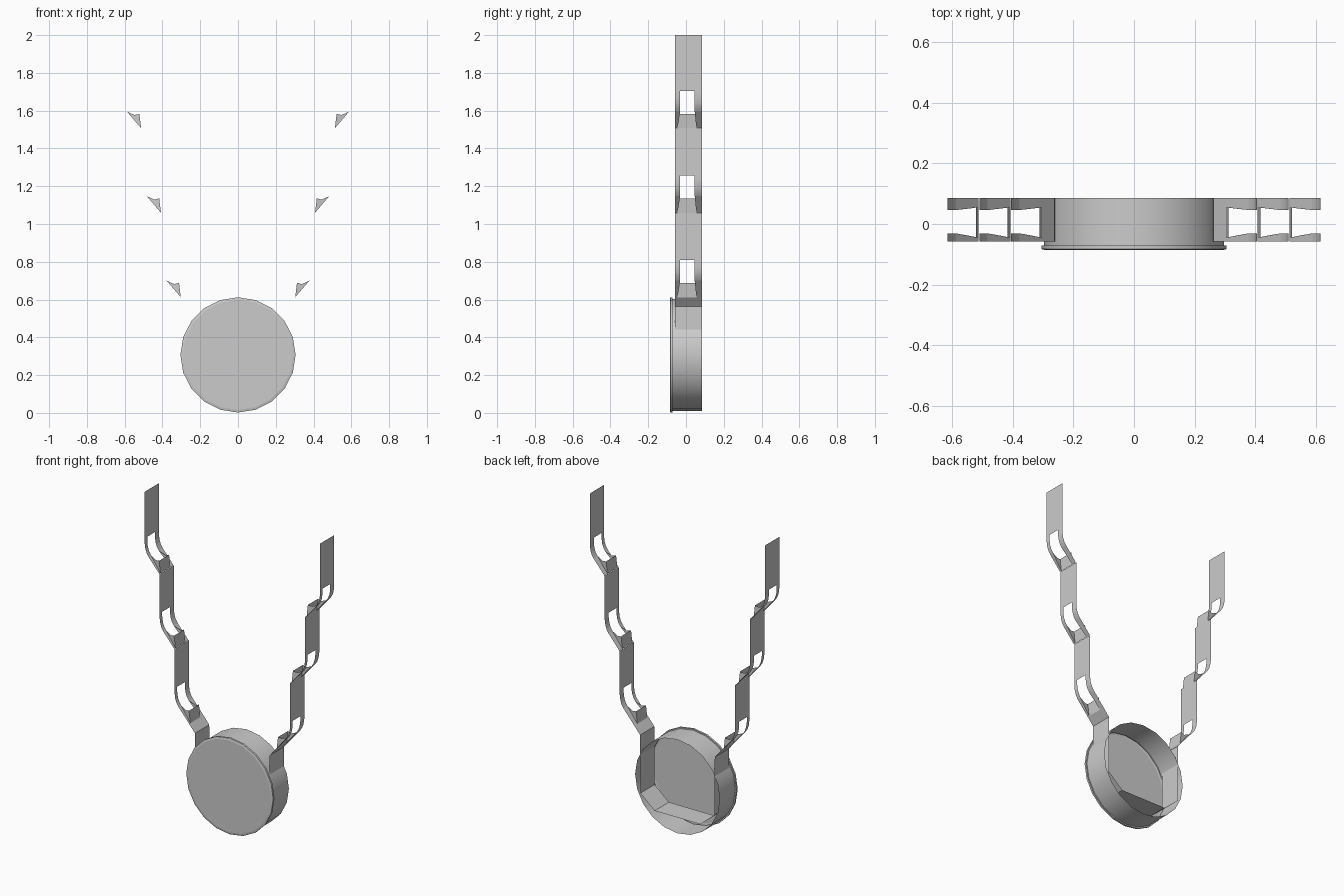
import bpy, bmesh, math

if "Cube" in bpy.data.objects:
    bpy.data.objects.remove(bpy.data.objects["Cube"])

Y0, Y1 = -0.057, 0.086          # strap width
TAB = (-0.045, 0.055)           # catch tab width
HOLE = (-0.031, 0.046)          # window width
DX, DZ = 0.105, 0.4475          # link spacing


def finish(bm, name, mirror=False, angle=35):
    bmesh.ops.remove_doubles(bm, verts=bm.verts, dist=0.0005)
    me = bpy.data.meshes.new(name)
    bm.to_mesh(me)
    bm.free()
    ob = bpy.data.objects.new(name, me)
    bpy.context.collection.objects.link(ob)
    if mirror:
        m = ob.modifiers.new("mirror", 'MIRROR')
        m.use_clip = True
    bpy.ops.object.select_all(action='DESELECT')
    ob.select_set(True)
    bpy.context.view_layer.objects.active = ob
    bpy.ops.object.shade_smooth_by_angle(angle=math.radians(angle))
    return ob


def face(bm, pts):
    bm.faces.new([bm.verts.new(p) for p in pts])


def sheet(bm, path, y0, y1):
    """Thin sheet: an x-z path swept from y0 to y1."""
    for (xa, za), (xb, zb) in zip(path, path[1:]):
        face(bm, [(xa, y0, za), (xa, y1, za), (xb, y1, zb), (xb, y0, zb)])


# Round case: 20-sided, closed in front with a rim, open at the back
bm = bmesh.new()
SIDES, CZ = 20, 0.307
profile = [(0.297, 0.086), (0.297, -0.071), (0.305, -0.071),
           (0.305, -0.083), (0.292, -0.086)]
rings = [[bm.verts.new((r * math.sin(2 * math.pi * i / SIDES), y,
                        CZ + r * math.cos(2 * math.pi * i / SIDES)))
          for i in range(SIDES)] for r, y in profile]
for a, b in zip(rings, rings[1:]):
    for i in range(SIDES):
        j = (i + 1) % SIDES
        bm.faces.new((a[i], b[i], b[j], a[j]))
bm.faces.new(rings[-1])
finish(bm, "round_case")

# Inner cradle: strap that runs through the case
bm = bmesh.new()
sheet(bm, [(0, 0.11), (0.16, 0.11), (0.26, 0.195), (0.262, 0.563),
           (0.303, 0.612)], Y0, Y1)
finish(bm, "inner_cradle", mirror=True)

# Strap links, each with a window, two rails and a leaning catch tab
for k in range(3):
    def at(pts):
        return [(x + k * DX, z + k * DZ) for x, z in pts]
    bm = bmesh.new()
    low = at([(0.303, 0.612), (0.378, 0.70)])
    bend = at([(0.378, 0.70), (0.391, 0.72), (0.400, 0.745),
               (0.405, 0.78), (0.405, 0.81)])
    top = 2.0 if k == 2 else 0.612 + (k + 1) * DZ
    # side rails around the opening
    for path, (a, b) in ((low, TAB), (bend, HOLE)):
        sheet(bm, path, Y0, a)
        sheet(bm, path, b, Y1)
    # solid upright plate
    sheet(bm, [bend[-1], (bend[-1][0], top)], Y0, Y1)
    # catch tab
    tab = at([(0.303, 0.612), (0.312, 0.688)])
    sheet(bm, tab, *TAB)
    # gussets joining the tab to the rails
    dip = at([(0.338, 0.682)])[0]
    for yt, yh in zip(TAB, HOLE):
        tip, head = [(x, yt, z) for x, z in tab]
        mid = (dip[0], (yt + yh) / 2, dip[1])
        end = (low[1][0], yh, low[1][1])
        base = (low[1][0], yt, low[1][1])
        face(bm, [tip, head, mid])
        face(bm, [tip, mid, end])
        face(bm, [tip, end, base])
    finish(bm, f"strap_link_{k + 1}", mirror=True)
